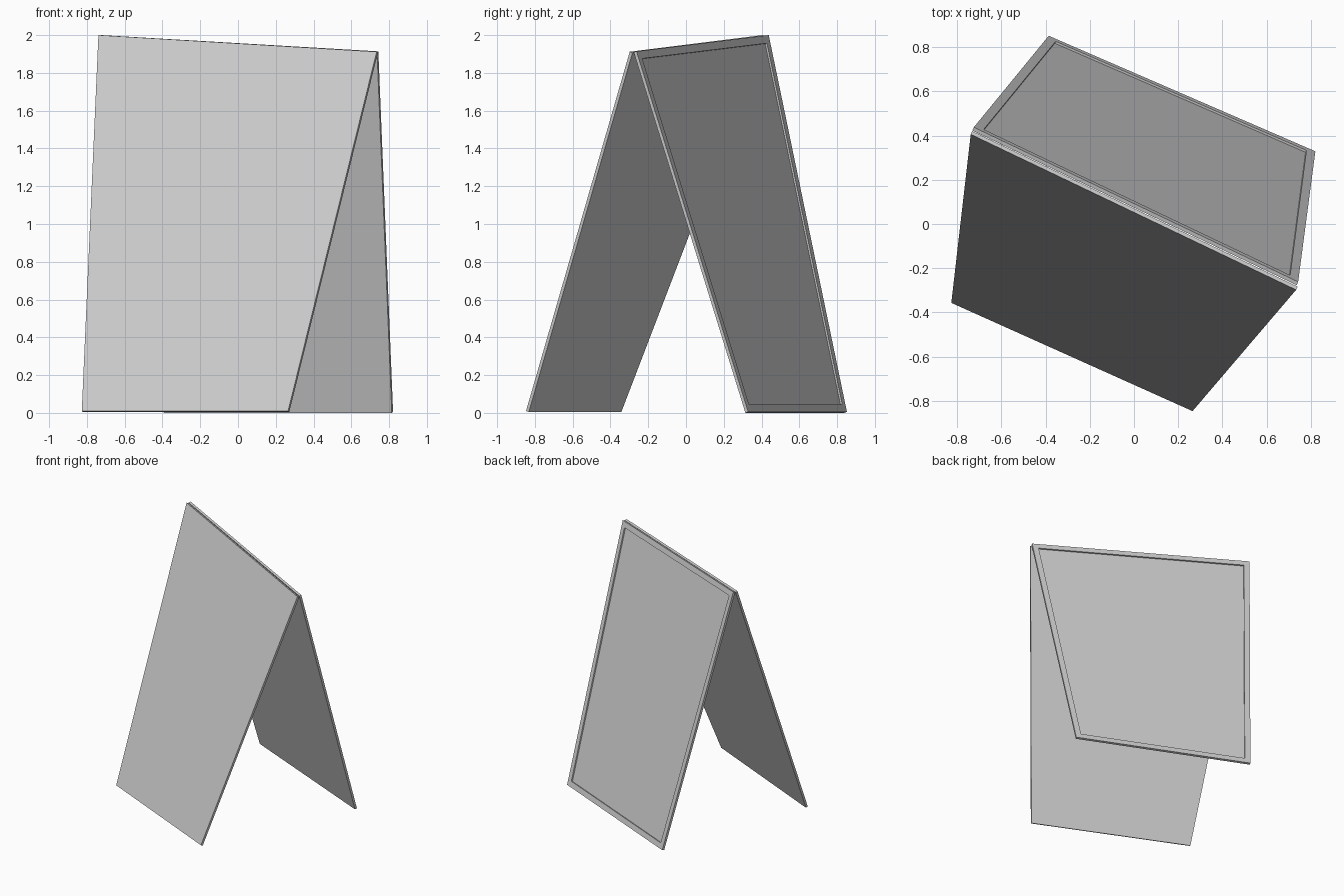
import bpy
from mathutils import Vector

if "Cube" in bpy.data.objects:
    bpy.data.objects.remove(bpy.data.objects["Cube"])


def quad(points):
    return [Vector(p) for p in points]


def face_normal(q):
    return (q[2] - q[0]).cross(q[3] - q[1]).normalized()


def make_object(name, verts, faces):
    mesh = bpy.data.meshes.new(name)
    mesh.from_pydata([tuple(v) for v in verts], [], faces)
    mesh.update()
    obj = bpy.data.objects.new(name, mesh)
    bpy.context.collection.objects.link(obj)
    return obj


def ring(a, b):
    # side faces joining two four-point loops that start at a and b
    return [(a + i, a + (i + 1) % 4, b + (i + 1) % 4, b + i) for i in range(4)]


THICK = 0.017
DEPTH = 0.010

# front board: plain slab, outer corners counter-clockwise seen from the front
outer = quad([(-0.827, -0.357, 0.010), (0.265, -0.847, 0.010),
              (0.734, -0.298, 1.912), (-0.739, 0.406, 2.0)])
n = face_normal(outer)
inner = [p - n * THICK for p in outer]
make_object("front_board", outer + inner,
            [(0, 1, 2, 3), (7, 6, 5, 4)] + ring(4, 0))

# back board: slab with a raised rim around a shallow recess
outer = quad([(0.821, 0.329, 0.005), (-0.386, 0.852, 0.005),
              (-0.725, 0.438, 2.0), (0.743, -0.262, 1.914)])
n = face_normal(outer)
inner = [p - n * THICK for p in outer]


def inset(q, border):
    # move every corner inwards by the rim width, measured along both edges
    result = []
    for i, p in enumerate(q):
        a = (q[(i + 1) % 4] - p).normalized()
        b = (q[i - 1] - p).normalized()
        result.append(p + (a + b) * (border / a.cross(b).length))
    return result


rim = inset(outer, 0.042)
floor = [p - n * DEPTH for p in rim]
make_object("back_board", outer + inner + rim + floor,
            [(7, 6, 5, 4), (12, 13, 14, 15)]
            + ring(4, 0) + ring(0, 8) + ring(8, 12))
